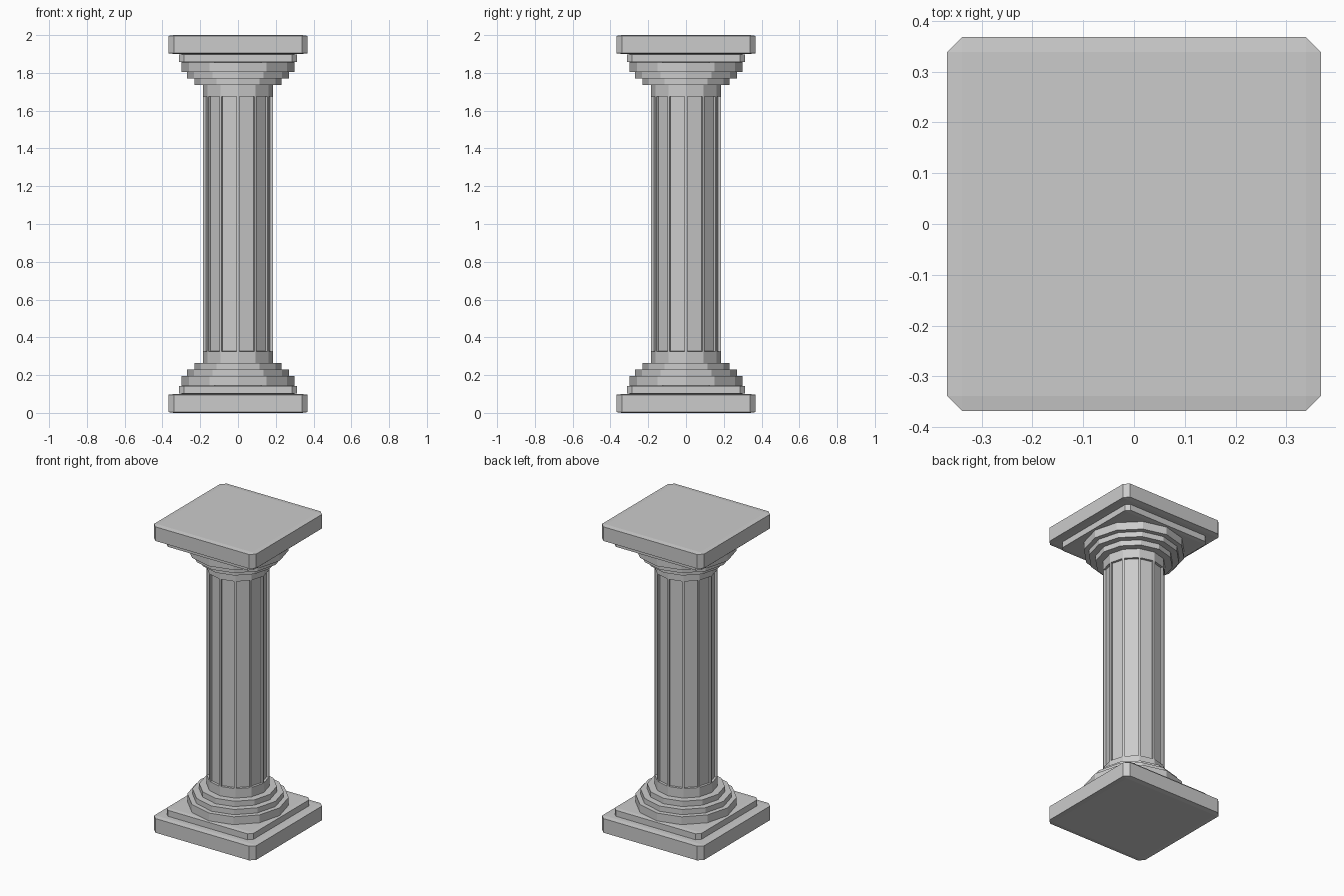
import bpy, bmesh
from math import pi

if "Cube" in bpy.data.objects:
    bpy.data.objects.remove(bpy.data.objects["Cube"])

SIDES = 12


def finish(bm, name):
    bmesh.ops.recalc_face_normals(bm, faces=bm.faces[:])
    mesh = bpy.data.meshes.new(name)
    bm.to_mesh(mesh)
    bm.free()
    obj = bpy.data.objects.new(name, mesh)
    bpy.context.collection.objects.link(obj)
    return obj


def slab(name, half, chamfer, z0, z1, dip):
    """Square slab with chamfered corners and very gently sloped rims."""
    bm = bmesh.new()
    inner = half - chamfer
    for sx in (-1, 1):
        for sy in (-1, 1):
            for z, rim in ((z0, z0 + dip), (z1, z1 - dip)):
                bm.verts.new((sx * inner, sy * inner, z))
                bm.verts.new((sx * half, sy * inner, rim))
                bm.verts.new((sx * inner, sy * half, rim))
    bmesh.ops.convex_hull(bm, input=bm.verts[:])
    bmesh.ops.dissolve_limit(bm, angle_limit=0.01, verts=bm.verts[:], edges=bm.edges[:])
    return finish(bm, name)


def drum(bm, radius, z0, z1):
    """Twelve-sided drum with vertices on the x and y axes."""
    made = bmesh.ops.create_cone(bm, cap_ends=True, segments=SIDES,
                                 radius1=radius, radius2=radius, depth=z1 - z0)
    bmesh.ops.translate(bm, verts=made["verts"], vec=(0, 0, (z0 + z1) / 2))


# Square slabs and stepped rings, mirrored between base and capital
RINGS = [(0.30, 0.145, 0.196), (0.27, 0.196, 0.23), (0.23, 0.23, 0.265)]
for part, flip in (("base", False), ("capital", True)):
    def span(a, b):
        return (2 - b, 2 - a) if flip else (a, b)

    slab(part + "_outer_slab", 0.368, 0.03, *span(0, 0.1), 0.004)
    slab(part + "_inner_slab", 0.312, 0.025, *span(0.1, 0.145), 0.003)
    for i, (radius, a, b) in enumerate(RINGS):
        bm = bmesh.new()
        drum(bm, radius, *span(a, b))
        finish(bm, f"{part}_ring_{i + 1}")
    bm = bmesh.new()
    drum(bm, 0.186, *span(0.265, 0.325))
    finish(bm, part + "_neck")

# Shaft with a recessed panel in every side, leaving narrow ribs
bm = bmesh.new()
drum(bm, 0.186, 0.325, 1.69)
sides = [f for f in bm.faces if abs(f.normal.z) < 0.5]
ends = [f for f in bm.faces if abs(f.normal.z) > 0.5]
bmesh.ops.delete(bm, geom=ends, context='FACES_ONLY')
for f in sides:
    normal = f.normal.copy()
    lo, hi = 0.325, 1.69
    bmesh.ops.inset_individual(bm, faces=[f], thickness=0.01)
    for v in f.verts:                       # panels run the full shaft height
        v.co.z = lo + 0.001 if v.co.z < 1 else hi - 0.001
    bmesh.ops.inset_individual(bm, faces=[f], thickness=0.0005)
    bmesh.ops.translate(bm, verts=f.verts[:], vec=normal * -0.015)
finish(bm, "fluted_shaft")
